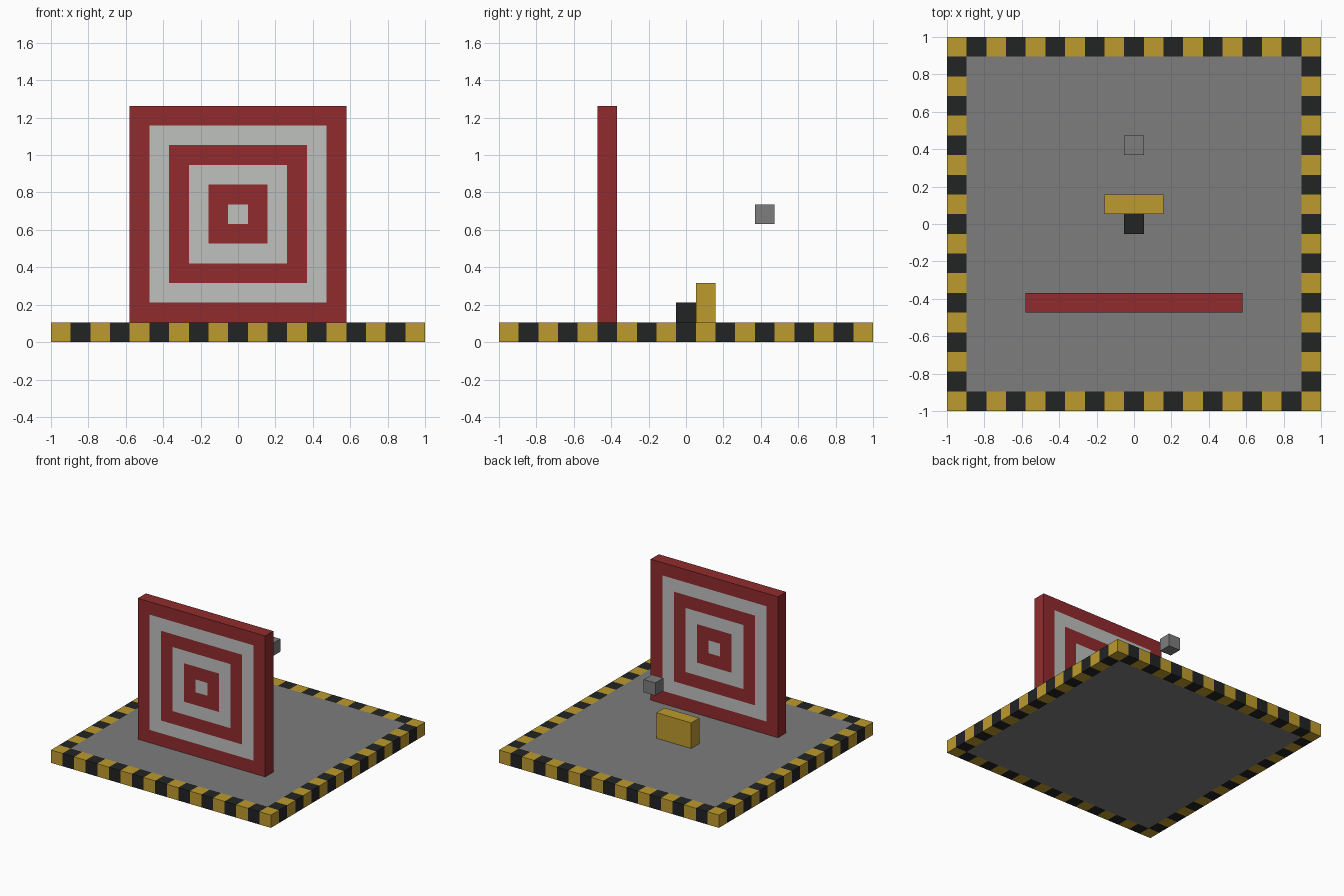
import bpy
import bmesh
import math
from mathutils import Matrix, Vector

if "Cube" in bpy.data.objects:
    bpy.data.objects.remove(bpy.data.objects["Cube"], do_unlink=True)

N = 19          # cells along each side of the base
U = 2 / N       # one cell


def srgb(*rgb):
    return tuple((c / 255 / 12.92) if c < 11 else ((c / 255 + 0.055) / 1.055) ** 2.4 for c in rgb) + (1.0,)


def material(name, colour):
    mat = bpy.data.materials.new(name)
    mat.use_nodes = True
    mat.diffuse_color = colour
    bsdf = mat.node_tree.nodes["Principled BSDF"]
    bsdf.inputs["Base Color"].default_value = colour
    bsdf.inputs["Roughness"].default_value = 0.8
    return mat


yellow = material("hazard yellow", srgb(190, 155, 45))
black = material("hazard black", srgb(34, 35, 35))
grey = material("concrete grey", srgb(125, 125, 125))
red = material("target red", srgb(145, 43, 45))
white = material("target white", srgb(190, 193, 190))


def finish(name, bm, mats):
    bmesh.ops.recalc_face_normals(bm, faces=bm.faces)
    mesh = bpy.data.meshes.new(name)
    bm.to_mesh(mesh)
    bm.free()
    for mat in mats:
        mesh.materials.append(mat)
    obj = bpy.data.objects.new(name, mesh)
    bpy.context.collection.objects.link(obj)
    return obj


def box_mesh(centre, size):
    """Box given in cells."""
    bm = bmesh.new()
    place = Matrix.Translation(Vector(centre) * U) @ Matrix.Diagonal((*(Vector(size) * U), 1))
    bmesh.ops.create_cube(bm, size=1, matrix=place)
    return bm


# Base platform: one floor panel inside a chequered border
bm = bmesh.new()
bmesh.ops.create_grid(bm, x_segments=N, y_segments=N, size=1)


def is_floor(face):
    c = face.calc_center_median()
    return max(abs(c.x), abs(c.y)) < 1 - U


bmesh.ops.dissolve_faces(bm, faces=[f for f in bm.faces if is_floor(f)], use_verts=True)
top = bmesh.ops.extrude_face_region(bm, geom=bm.faces[:], use_keep_orig=True)
bmesh.ops.translate(bm, vec=(0, 0, U), verts=[v for v in top["geom"] if isinstance(v, bmesh.types.BMVert)])
for f in bm.faces:
    c = f.calc_center_median()
    cell = [min(N - 1, max(0, math.floor((p + 1) / U))) for p in (c.x, c.y)]
    f.material_index = 2 if is_floor(f) else sum(cell) % 2
finish("base_platform", bm, [yellow, black, grey])

# Target wall: concentric square rings inset on the front and back
bm = box_mesh((0, -4, 6.5), (11, 1, 11))
bm.normal_update()
for face in [f for f in bm.faces if abs(f.normal.y) > 0.9]:
    for ring in range(1, 6):
        bmesh.ops.inset_region(bm, faces=[face], thickness=U, use_even_offset=True)
        face.material_index = ring % 2
finish("target_wall", bm, [red, white])

# Small blocks behind the wall
finish("yellow_block", box_mesh((0, 1, 2), (3, 1, 2)), [yellow])
finish("black_step", box_mesh((0, 0, 1.5), (1, 1, 1)), [black])
finish("floating_cube", box_mesh((0, 4, 6.5), (1, 1, 1)), [grey])
